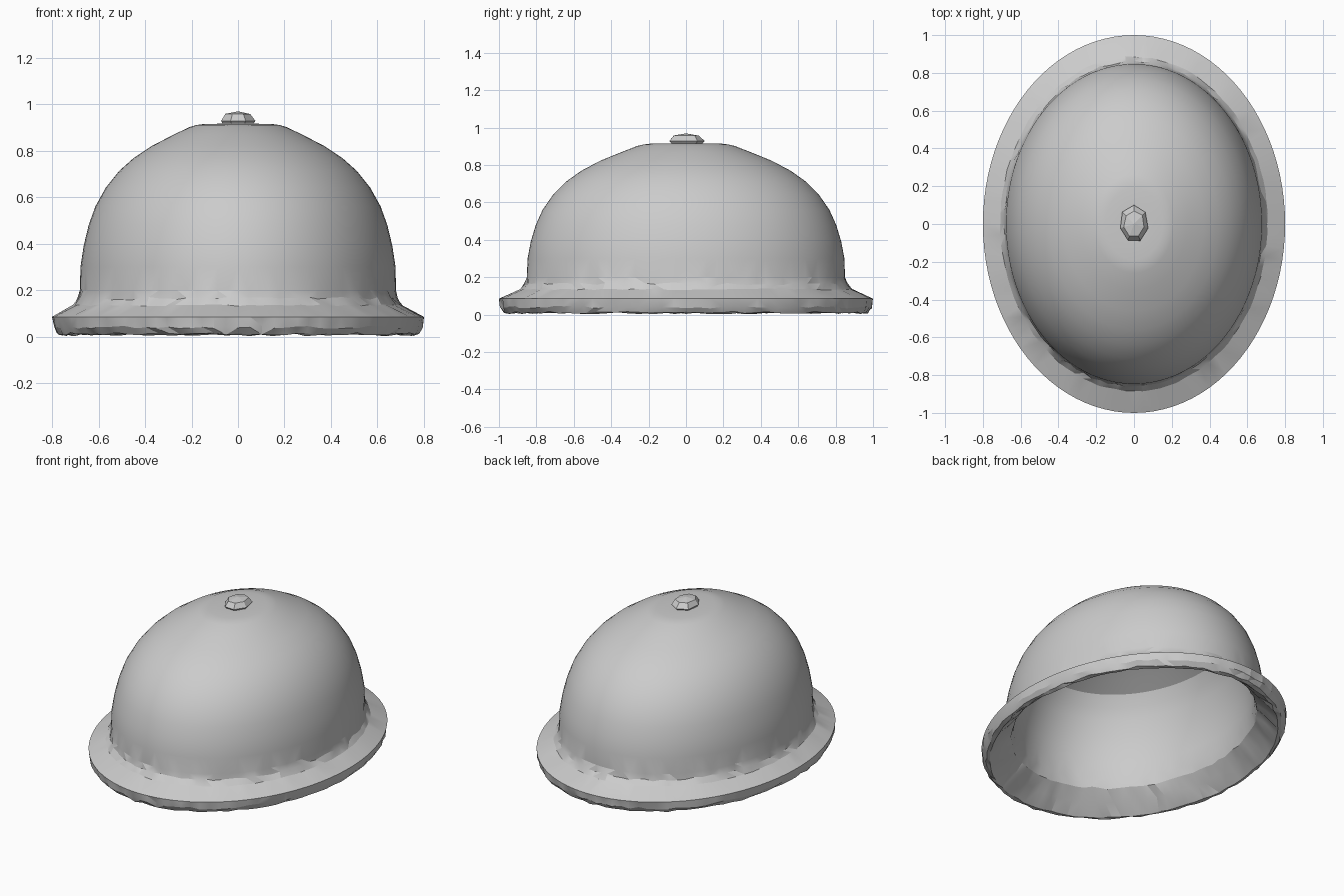
import bpy, bmesh, math, random
from mathutils import Vector

random.seed(4)
OVAL = 0.8       # width of the oval relative to its length
SEGMENTS = 96

cube = bpy.data.objects.get("Cube")
if cube:
    bpy.data.objects.remove(cube, do_unlink=True)

grey = bpy.data.materials.new("plain grey")
grey.use_nodes = True
colour = (0.6, 0.6, 0.6, 1)
grey.diffuse_color = colour
grey.node_tree.nodes["Principled BSDF"].inputs["Base Color"].default_value = colour


def finish(name, bm):
    bmesh.ops.recalc_face_normals(bm, faces=bm.faces)
    mesh = bpy.data.meshes.new(name)
    bm.to_mesh(mesh)
    bm.free()
    mesh.materials.append(grey)
    obj = bpy.data.objects.new(name, mesh)
    bpy.context.collection.objects.link(obj)
    return obj


def smooth(obj, degrees):
    bpy.ops.object.select_all(action="DESELECT")
    obj.select_set(True)
    bpy.context.view_layer.objects.active = obj
    bpy.ops.object.shade_smooth_by_angle(angle=math.radians(degrees))


def oval_lathe(name, profile):
    """Spin (radius, height, roughness) points into an oval shell with both ends capped."""
    bm = bmesh.new()
    rings = []
    for radius, height, rough in profile:
        ring = []
        for i in range(SEGMENTS):
            a = math.tau * i / SEGMENTS
            r = radius + random.uniform(-rough, rough)
            z = max(0, height + random.uniform(-rough, rough))
            ring.append(bm.verts.new((OVAL * r * math.cos(a), r * math.sin(a), z)))
        rings.append(ring)
    for upper, lower in zip(rings, rings[1:]):
        for i in range(SEGMENTS):
            j = (i + 1) % SEGMENTS
            bm.faces.new((upper[i], lower[i], lower[j], upper[j]))
    bm.faces.new(rings[0])
    bm.faces.new(rings[-1])
    bmesh.ops.triangulate(bm, faces=bm.faces)
    return finish(name, bm)


# Hollow dome with a flared brim, from the flat crown round to the underside of the crown
outside = [
    (0.10, 0.916, 0), (0.19, 0.914, 0), (0.225, 0.910, 0), (0.26, 0.902, 0),
    (0.35, 0.867, 0), (0.46, 0.822, 0), (0.56, 0.769, 0), (0.64, 0.712, 0),
    (0.71, 0.642, 0), (0.767, 0.56, 0), (0.803, 0.48, 0), (0.83, 0.39, 0),
    (0.847, 0.30, 0), (0.85, 0.20, 0.001), (0.86, 0.165, 0.007), (0.885, 0.135, 0.004),
]
brim = [
    (1.0, 0.085, 0), (0.992, 0.04, 0.007), (0.97, 0.012, 0.006),
    (0.945, 0.008, 0.006), (0.87, 0.07, 0.007),
]
inside = [
    (0.805, 0.13, 0.006), (0.79, 0.19, 0.002), (0.786, 0.28, 0), (0.775, 0.37, 0),
    (0.755, 0.45, 0), (0.722, 0.545, 0), (0.69, 0.61, 0), (0.645, 0.675, 0),
    (0.55, 0.72, 0), (0.45, 0.765, 0), (0.34, 0.81, 0), (0.20, 0.86, 0),
]
dome = oval_lathe("hollow_dome", outside + brim + inside)
smooth(dome, 18)

# Small faceted knob standing on the crown
bm = bmesh.new()
bmesh.ops.create_uvsphere(bm, u_segments=7, v_segments=4, radius=1)
for v in bm.verts:
    v.co *= random.uniform(0.95, 1.05)
    v.co = Vector((v.co.x * 0.077, v.co.y * 0.1, 0.928 + v.co.z * 0.042))
finish("crown_knob", bm)
